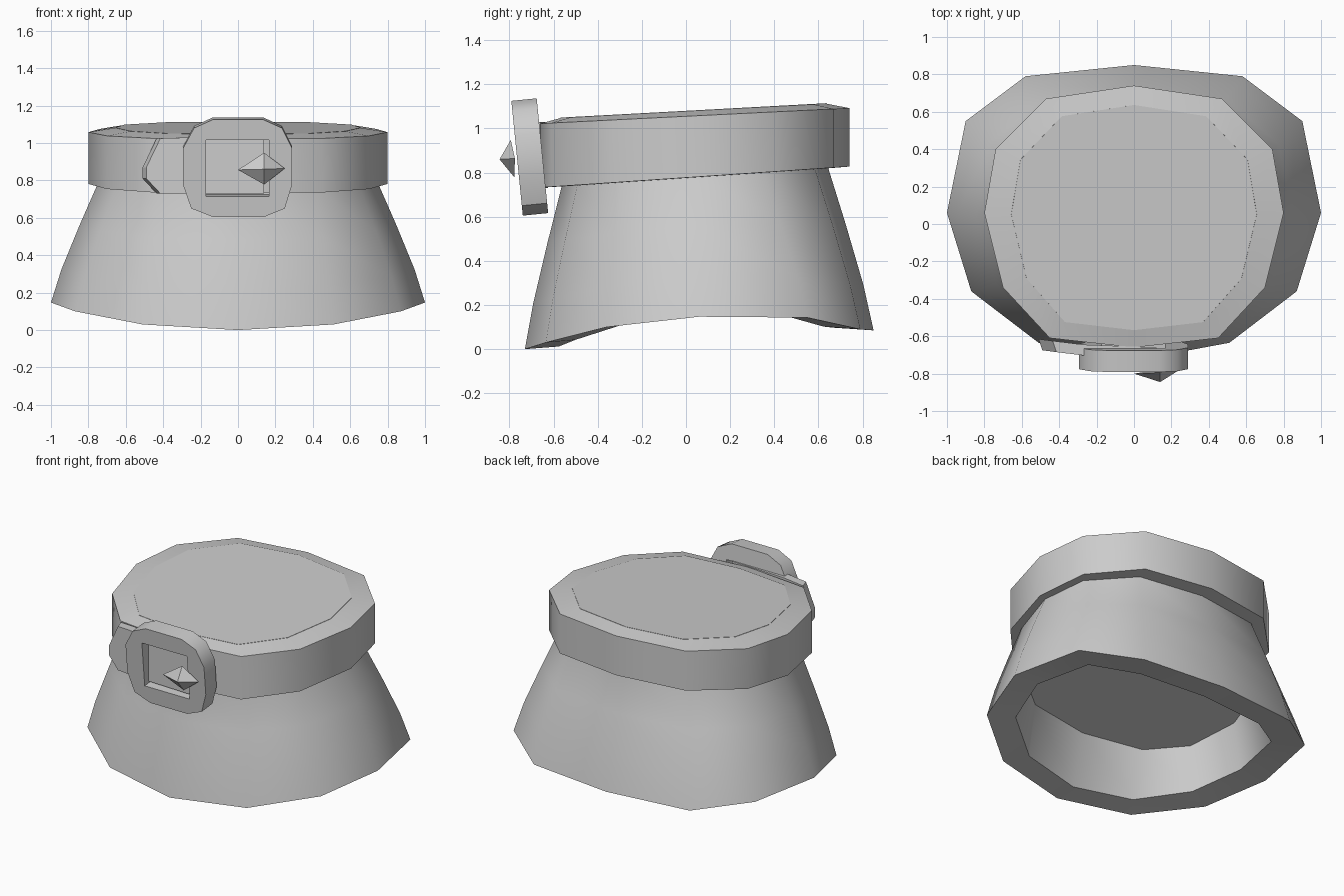
import bpy
import bmesh
from math import radians
from mathutils import Vector

cube = bpy.data.objects.get("Cube")
if cube:
    bpy.data.objects.remove(cube)

grey = bpy.data.materials.new("plain grey")
grey.use_nodes = True
grey.diffuse_color = (0.6, 0.6, 0.6, 1)
grey.node_tree.nodes["Principled BSDF"].inputs["Base Color"].default_value = grey.diffuse_color


def finish(name, bm, smooth=None):
    bmesh.ops.recalc_face_normals(bm, faces=bm.faces)
    mesh = bpy.data.meshes.new(name)
    bm.to_mesh(mesh)
    bm.free()
    mesh.materials.append(grey)
    if smooth:
        # many-sided caps stay flat
        for poly in mesh.polygons:
            poly.use_smooth = len(poly.vertices) == 4
        mesh.set_sharp_from_angle(angle=radians(smooth))
    obj = bpy.data.objects.new(name, mesh)
    bpy.context.collection.objects.link(obj)


def loft(bm, rings, caps=False, closed=False):
    """Join rings of equal length with quads."""
    loops = [[bm.verts.new(p) for p in ring] for ring in rings]
    pairs = list(zip(loops, loops[1:]))
    if closed:
        pairs.append((loops[-1], loops[0]))
    for a, b in pairs:
        n = len(a)
        for i in range(n):
            j = (i + 1) % n
            bm.faces.new((a[i], a[j], b[j], b[i]))
    if caps:
        bm.faces.new(loops[0])
        bm.faces.new(loops[-1])


def mirrored(half):
    """Half outline from back centre to front centre, made into a full ring."""
    pts = [Vector(p) for p in half]
    return pts + [Vector((-p.x, *p[1:])) for p in pts[-2:0:-1]]


def mix(a, b, flat, rise):
    return [Vector((*p.xy.lerp(q.xy, flat), p.z + (q.z - p.z) * rise)) for p, q in zip(a, b)]


def tilted(outline, sx, sy, height, slope):
    """Scale a flat outline and lay it on a plane that rises to the back."""
    return [Vector((p.x * sx, p.y * sy, height + slope * p.y * sy)) for p in outline]


hem = mirrored([(0, .85, .085), (.58, .79, .09), (.9, .55, .143), (1, .06, .147),
                (.87, -.36, .1), (.51, -.635, .03), (0, -.73, 0)])
waist = mirrored([(0, .74), (.47, .67), (.74, .4), (.8, .06),
                  (.7, -.34), (.45, -.61), (0, -.66)])
neck = mirrored([(0, .64), (.44, .58), (.69, .345), (.745, .05),
                 (.65, -.29), (.42, -.49), (0, -.56)])

# Flared skirt with a thick hem, a hollow underside and a flat crown
top = tilted(neck, 1, 1, .79, .07)
inner_hem = [Vector((p.x * .81, p.y * .79, p.z + .012)) for p in hem]
bm = bmesh.new()
loft(bm, [tilted(neck, 1.02, .87, .46, .22), inner_hem, hem,
          mix(hem, top, .22, .275), mix(hem, top, .6, .64), top,
          tilted(waist, .82, .86, 1.08, .054)], caps=True)
finish("skirt", bm, 50)

# Belt band around the neck, its top sloping up to the crown
bm = bmesh.new()
loft(bm, [tilted(waist, .9, .83, .775, .068), tilted(waist, 1, 1, .777, .068),
          tilted(waist, 1, 1, 1.055, .05), tilted(waist, .815, .855, 1.079, .054)],
     closed=True)
finish("belt", bm, 50)

# Buckle frame, leaning forward at the top
outline = [(.135, 1.125), (.235, 1.08), (.29, .97), (.29, .78), (.25, .65), (.14, .605),
           (-.135, .605), (-.25, .65), (-.295, .78), (-.295, .97), (-.235, 1.08), (-.135, 1.125)]
left, right, low, high = -.17, .165, .715, 1.015
# hole points paired with the outline, three to each corner
corners = [(right, high), (right, low), (left, low), (left, high)]


def buckle_point(x, z, depth):
    return Vector((x, -.74 - .1 * (z - .61) + depth, z + .1 * depth))


bm = bmesh.new()
hole = [corners[i // 3] for i in range(len(outline))]
loft(bm, [[buckle_point(x, z, d) for x, z in shape]
          for shape, d in ((outline, 0), (outline, .115), (hole, .115), (hole, 0))],
     closed=True)
bmesh.ops.remove_doubles(bm, verts=bm.verts, dist=.0001)
finish("buckle_frame", bm, 50)

# Pointed stud on the buckle
bm = bmesh.new()
base = [bm.verts.new(buckle_point(x, z, d))
        for x, z, d in ((0, .86, -.035), (.14, .95, -.02), (.25, .865, -.01), (.14, .78, -.02))]
tip = bm.verts.new((.14, -.845, .86))
bm.faces.new(base)
for i in range(4):
    bm.faces.new((base[i], base[(i + 1) % 4], tip))
finish("buckle_stud", bm)

# Strap that runs behind the buckle, with a pointed loose end
strap = [(.14, -.72, .73, 1.03), (-.25, -.705, .73, 1.03), (-.415, -.685, .73, 1.025),
         (-.49, -.675, .81, .87)]
bm = bmesh.new()
loft(bm, [[(x, y, low_z), (x, y, high_z), (x - .02, y + .06, high_z), (x - .02, y + .06, low_z)]
          for x, y, low_z, high_z in strap], caps=True)
finish("strap", bm)
